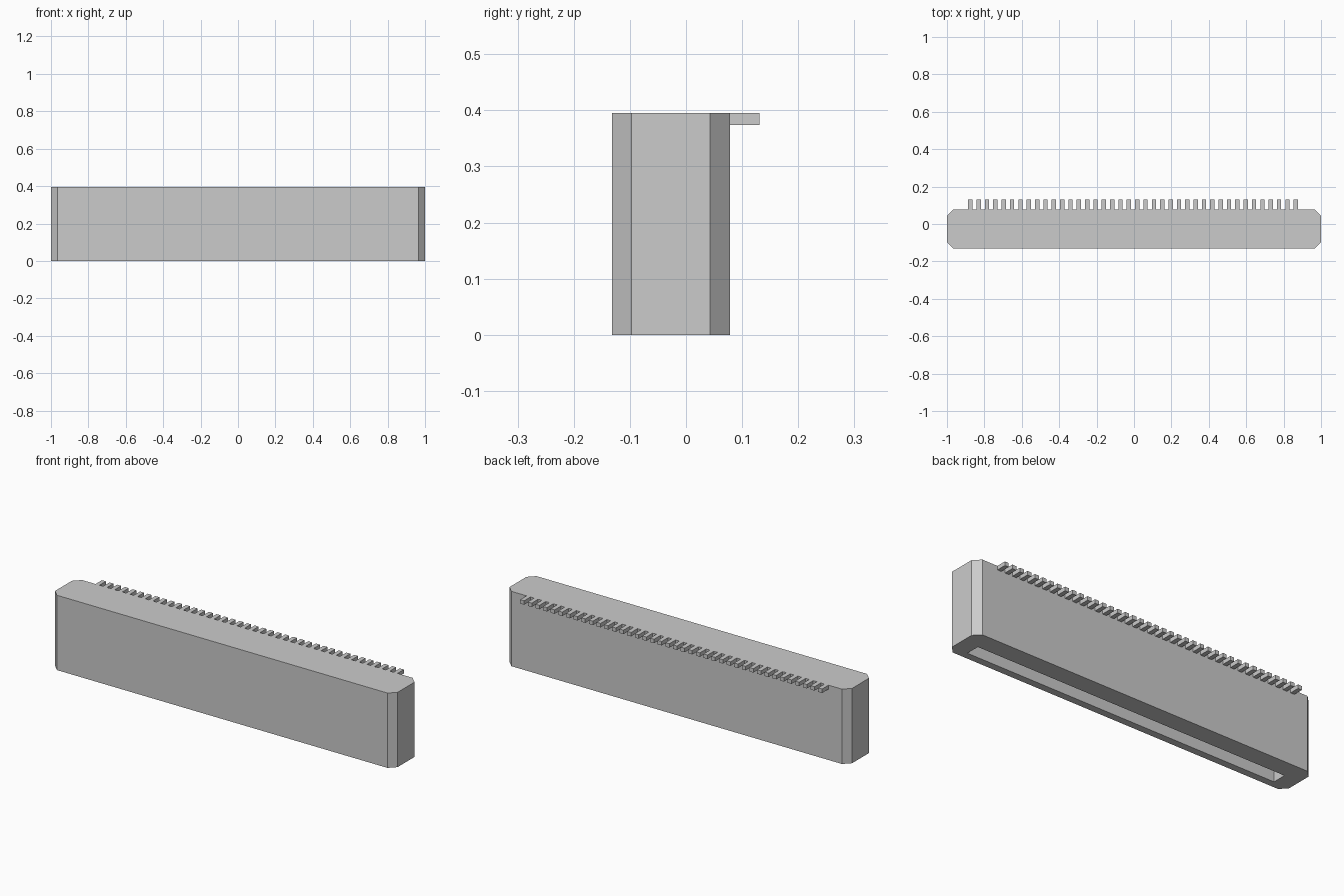
import bpy, bmesh

if "Cube" in bpy.data.objects:
    bpy.data.objects.remove(bpy.data.objects["Cube"])

X, Y0, Y1, H = 1.0, -0.132, 0.078, 0.395   # housing extents
C = 0.035                                  # corner chamfer
PINS, FIRST, LAST = 40, -0.875, 0.865      # contact row


def finish(name, bm):
    bmesh.ops.recalc_face_normals(bm, faces=bm.faces)
    mesh = bpy.data.meshes.new(name)
    bm.to_mesh(mesh)
    bm.free()
    obj = bpy.data.objects.new(name, mesh)
    bpy.context.collection.objects.link(obj)
    return obj


def prism(name, outline, z0, z1):
    bm = bmesh.new()
    face = bm.faces.new([bm.verts.new((x, y, z0)) for x, y in outline])
    top = bmesh.ops.extrude_face_region(bm, geom=[face])["geom"]
    verts = [v for v in top if isinstance(v, bmesh.types.BMVert)]
    bmesh.ops.translate(bm, vec=(0, 0, z1 - z0), verts=verts)
    return finish(name, bm)


def rect(x0, x1, y0, y1):
    return [(x0, y0), (x1, y0), (x1, y1), (x0, y1)]


# Housing: long block with chamfered vertical corners
right = [(X - C, Y0), (X, Y0 + C), (X, Y1 - C), (X - C, Y1)]
left = [(-x, y) for x, y in reversed(right)]
housing = prism("connector_housing", right + left, 0, H)

# Card slot opening in the underside, offset towards the front
cutter = prism("slot_cutter", rect(-0.91, 0.91, -0.094, -0.02), -0.05, 0.30)
cutter.hide_render = True
cutter.hide_set(True)
cut = housing.modifiers.new("card_slot", "BOOLEAN")
cut.operation = "DIFFERENCE"
cut.solver = "EXACT"
cut.object = cutter

# Row of contact pins along the top back edge
pin = prism("contact_pins", rect(FIRST - 0.0115, FIRST + 0.0115, Y1, 0.131), 0.374, H)
row = pin.modifiers.new("pin_row", "ARRAY")
row.count = PINS
row.use_relative_offset = False
row.use_constant_offset = True
row.constant_offset_displace = ((LAST - FIRST) / (PINS - 1), 0, 0)
